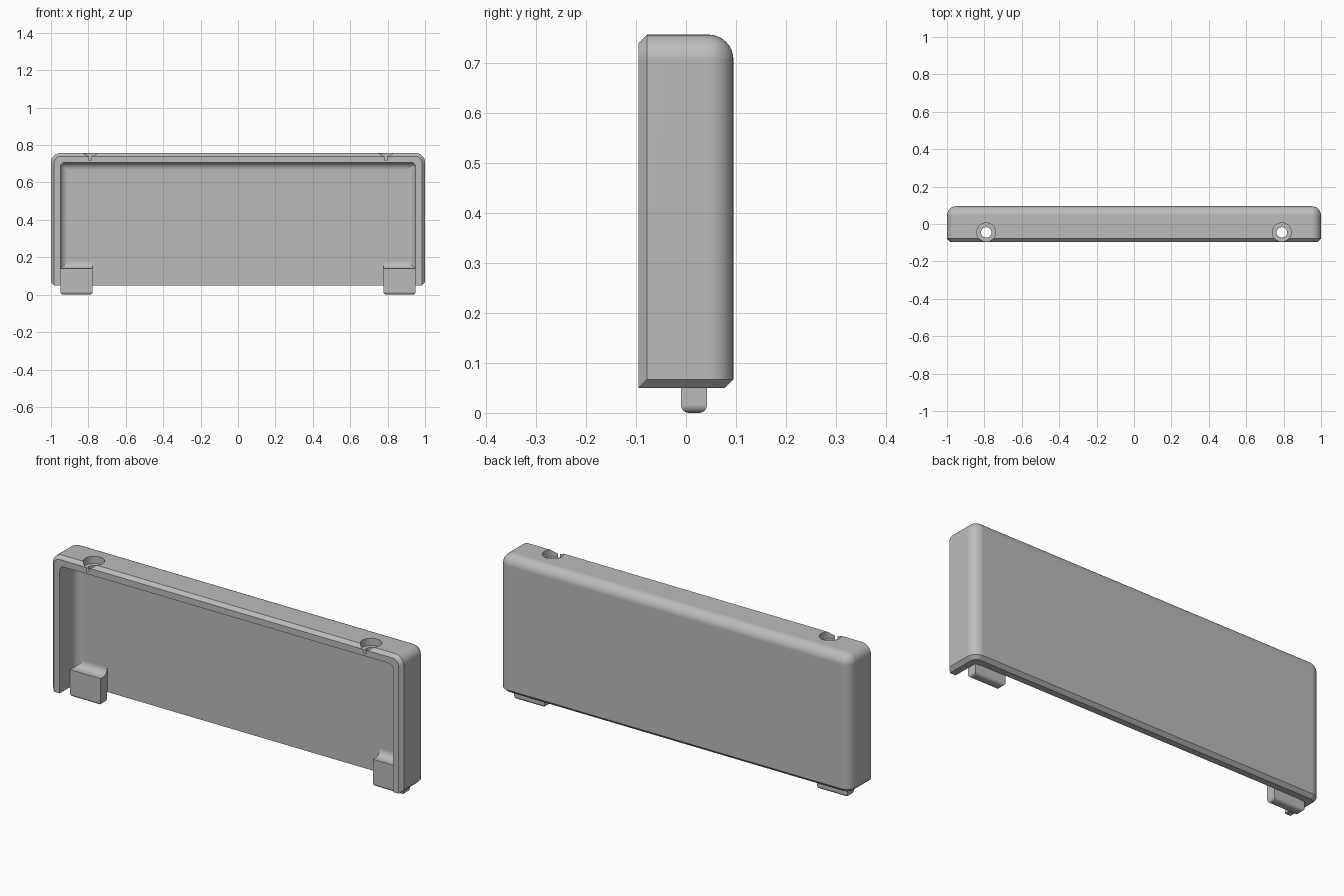
import bpy, bmesh
from math import sin, cos, pi, radians
from mathutils import Vector

if "Cube" in bpy.data.objects:
    bpy.data.objects.remove(bpy.data.objects["Cube"])

TOP, BASE, DEPTH = 0.757, 0.05, 0.095
WALL, CHAMFER, ROUND = 0.05, 0.017, 0.05
STEPS = 8

grey = bpy.data.materials.new("plain grey")
grey.use_nodes = True
colour = (0.5, 0.5, 0.5, 1)
grey.diffuse_color = colour
grey.node_tree.nodes["Principled BSDF"].inputs["Base Color"].default_value = colour


def finish(name, bm):
    bmesh.ops.recalc_face_normals(bm, faces=bm.faces)
    mesh = bpy.data.meshes.new(name)
    bm.to_mesh(mesh)
    bm.free()
    obj = bpy.data.objects.new(name, mesh)
    bpy.context.collection.objects.link(obj)
    mesh.materials.append(grey)
    return obj


def activate(obj):
    bpy.ops.object.select_all(action='DESELECT')
    obj.select_set(True)
    bpy.context.view_layer.objects.active = obj


def smooth(obj):
    activate(obj)
    bpy.ops.object.shade_smooth_by_angle(angle=radians(30))
    obj.modifiers.new("even shading", 'WEIGHTED_NORMAL').keep_sharp = True


def arch(y, inset, radius):
    """Open-bottomed outline with two rounded top corners."""
    w, h = 1 - inset, TOP - inset
    r = max(radius, 0.0005)
    pts = [(w, y, BASE)]
    for side, start in ((1, 0), (-1, pi / 2)):
        for i in range(STEPS + 1):
            a = start + pi / 2 * i / STEPS
            pts.append((side * (w - r) + r * cos(a), y, h - r + r * sin(a)))
    return pts + [(-w, y, BASE)]


# Shell: outlines lofted from the back, round the rim and into the cavity
layers = []
for i in range(STEPS + 1):
    a = pi / 2 * i / STEPS
    inset = ROUND * (1 - sin(a))
    layers.append(arch(DEPTH - ROUND + ROUND * cos(a), inset, ROUND - inset))
layers.append(arch(-DEPTH + CHAMFER, 0, ROUND))
layers.append(arch(-DEPTH, CHAMFER, ROUND - CHAMFER))
layers.append(arch(-DEPTH, WALL, 0.025))
inner_round = 0.04
for i in range(STEPS + 1):
    a = pi / 2 * i / STEPS
    inset = inner_round * (1 - cos(a))
    layers.append(arch(DEPTH - WALL - inner_round * (1 - sin(a)),
                       WALL + inset, 0.025 - inset))

bm = bmesh.new()
loops = [[bm.verts.new(p) for p in layer] for layer in layers]
for a, b in zip(loops, loops[1:]):
    for i in range(len(a) - 1):
        bm.faces.new((a[i], a[i + 1], b[i + 1], b[i]))
bm.faces.new(loops[0])
bm.faces.new(loops[-1])
bm.faces.new([l[0] for l in loops] + [l[-1] for l in reversed(loops)])
bmesh.ops.recalc_face_normals(bm, faces=bm.faces)

# Chamfer round the outer bottom edge, following the rounded back corners
for i in range(STEPS * 2 + 1):
    a = pi * i / (STEPS * 2)
    c, s = cos(a), sin(a)
    side = (c > 1e-6) - (c < -1e-6)
    reach = ROUND - CHAMFER
    point = Vector((side * (1 - ROUND) + reach * c, DEPTH - ROUND + reach * s, BASE))
    bmesh.ops.bisect_plane(bm, geom=bm.verts[:] + bm.edges[:] + bm.faces[:],
                           plane_co=point, plane_no=Vector((c, s, -1)).normalized(),
                           clear_outer=True, dist=1e-6)
    bmesh.ops.holes_fill(bm, edges=[e for e in bm.edges if e.is_boundary], sides=0)
bmesh.ops.remove_doubles(bm, verts=bm.verts, dist=1e-5)
shell = finish("shell", bm)

# Screw holes with wide recesses in the top wall
for x in (-0.79, 0.79):
    for radius, low in ((0.0505, 0.72), (0.028, 0.6)):
        bpy.ops.mesh.primitive_cylinder_add(vertices=40, radius=radius, depth=0.9 - low,
                                            location=(x, -0.045, (0.9 + low) / 2))
        cutter = bpy.context.object
        cutter.name = "hole_cutter"
        cutter.hide_render = True
        cutter.data.materials.append(grey)
        activate(shell)
        cut = shell.modifiers.new("hole", 'BOOLEAN')
        cut.operation, cut.solver, cut.object = 'DIFFERENCE', 'EXACT', cutter
        bpy.ops.object.modifier_apply(modifier=cut.name)
        bpy.data.objects.remove(cutter)
smooth(shell)

# Tabs: a side profile with a hollow fillet on top, rounded underneath
front, back, ledge, fillet = -0.01, 0.042, 0.14, 0.035
profile = [(front, 0), (front, ledge)]
for i in range(STEPS + 1):
    a = pi / 2 * i / STEPS
    profile.append((0.045 - fillet + fillet * sin(a), ledge + fillet * (1 - cos(a))))
profile += [(0.06, ledge + fillet), (0.06, 0.075), (back, 0.055), (back, 0)]
for name, side in (("left_tab", 1), ("right_tab", -1)):
    bm = bmesh.new()
    ends = [[bm.verts.new((side * x, y, z)) for y, z in profile] for x in (0.777, 0.95)]
    for end in ends:
        bm.faces.new(end)
    n = len(profile)
    for i in range(n):
        j = (i + 1) % n
        bm.faces.new((ends[0][i], ends[0][j], ends[1][j], ends[1][i]))
    bmesh.ops.recalc_face_normals(bm, faces=bm.faces)
    low = [e for e in bm.edges if all(v.co.z < 0.001 for v in e.verts)]
    bmesh.ops.bevel(bm, geom=low, offset=0.016, segments=5, profile=0.5, affect='EDGES')
    smooth(finish(name, bm))
